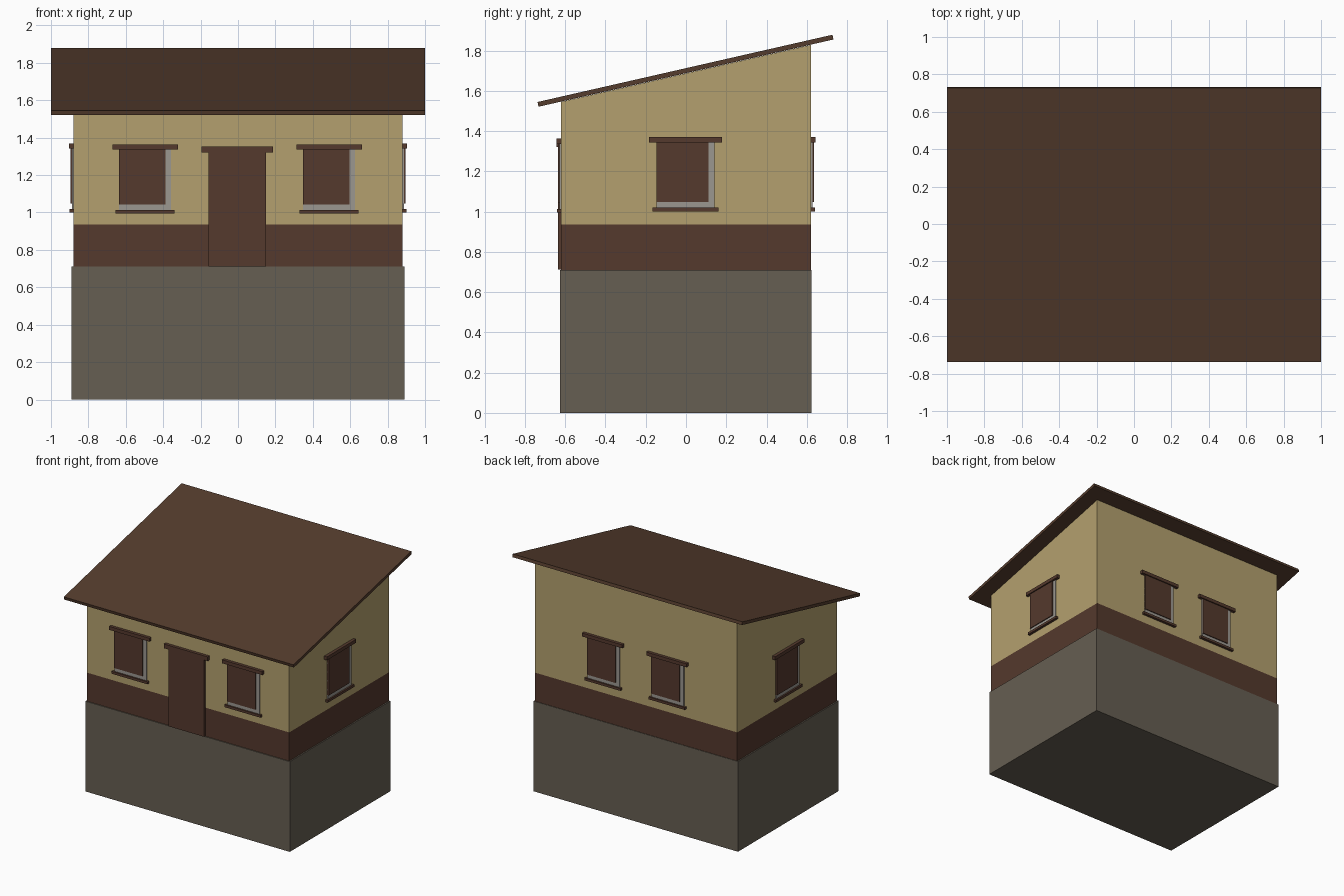
import bpy, bmesh
from math import atan, pi
from mathutils import Matrix, Vector

if "Cube" in bpy.data.objects:
    bpy.data.objects.remove(bpy.data.objects["Cube"])


def material(name, rgb):
    m = bpy.data.materials.new(name)
    m.use_nodes = True
    m.diffuse_color = (*rgb, 1)
    m.node_tree.nodes["Principled BSDF"].inputs["Base Color"].default_value = (*rgb, 1)
    return m


PLASTER = material("ochre plaster", (0.456, 0.352, 0.156))
WOOD = material("brown wood", (0.089, 0.041, 0.026))
STONE = material("grey stone", (0.133, 0.112, 0.084))
ROOFING = material("dark roof brown", (0.089, 0.045, 0.026))
FRAME = material("pale grey frame", (0.33, 0.31, 0.28))


def finish(name, bm, *mats):
    bmesh.ops.recalc_face_normals(bm, faces=bm.faces)
    me = bpy.data.meshes.new(name)
    bm.to_mesh(me)
    bm.free()
    for m in mats:
        me.materials.append(m)
    ob = bpy.data.objects.new(name, me)
    bpy.context.collection.objects.link(ob)
    return ob


def box(name, lo, hi, mat, matrix=Matrix()):
    lo, hi = Vector(lo), Vector(hi)
    bm = bmesh.new()
    bmesh.ops.create_cube(bm, size=1)
    bmesh.ops.scale(bm, vec=hi - lo, verts=bm.verts)
    bmesh.ops.translate(bm, vec=(lo + hi) / 2, verts=bm.verts)
    bmesh.ops.transform(bm, matrix=matrix, verts=bm.verts)
    return finish(name, bm, mat)


HX, HY = 0.88, 0.62        # wall half sizes
BASE_TOP, BAND_TOP = 0.71, 0.935
ROOF_Z, SLOPE = 1.70, 0.228

# Stone base
box("stone_base", (-0.89, -0.627, 0), (0.89, 0.624, BASE_TOP), STONE)

# Walls: sloping prism, split into wooden band and plaster
bm = bmesh.new()
under = ROOF_Z - 0.013
profile = [(-HY, BASE_TOP), (HY, BASE_TOP), (HY, under + HY * SLOPE), (-HY, under - HY * SLOPE)]
face = bm.faces.new([bm.verts.new((-HX, y, z)) for y, z in profile])
ext = bmesh.ops.extrude_face_region(bm, geom=[face])
bmesh.ops.translate(bm, vec=(2 * HX, 0, 0),
                    verts=[v for v in ext["geom"] if isinstance(v, bmesh.types.BMVert)])
bmesh.ops.bisect_plane(bm, geom=bm.verts[:] + bm.edges[:] + bm.faces[:],
                       plane_co=(0, 0, BAND_TOP), plane_no=(0, 0, 1))
for f in bm.faces:
    f.material_index = int(f.calc_center_median().z < BAND_TOP)
finish("walls", bm, PLASTER, WOOD)

# Single-pitch roof slab
box("roof", (-1, -0.7515, -0.012), (1, 0.7515, 0.012), ROOFING,
    Matrix.Translation((0, -0.0025, ROOF_Z)) @ Matrix.Rotation(atan(SLOPE), 4, "X"))


# Local frame of a wall: x runs to the right as seen from outside, -y points out
def wall_frame(turn, distance, along, z=0.0):
    return Matrix.Rotation(turn, 4, "Z") @ Matrix.Translation((along, -distance, z))


def window(name, frame, s=1.0):
    box(name + "_frame", (-0.139 * s, -0.008, 1.0), (0.139 * s, 0.01, 1.345), FRAME, frame)
    box(name + "_shutter", (-0.139 * s, -0.015, 1.043), (0.109 * s, 0.01, 1.345), WOOD, frame)
    box(name + "_lintel", (-0.175 * s, -0.024, 1.337), (0.175 * s, 0.01, 1.364), WOOD, frame)
    box(name + "_sill", (-0.157 * s, -0.02, 0.995), (0.157 * s, 0.01, 1.014), WOOD, frame)


for side, x in (("right", -0.497), ("left", 0.487)):
    window("front_window_" + side, wall_frame(0, HY, x))
for side, x in (("left", -0.28), ("right", 0.28)):
    window("back_window_" + side, wall_frame(pi, HY, x, 0.006))
window("left_window", wall_frame(pi / 2, HX, -0.0025, 0.006), 1.04)
window("right_window", wall_frame(-pi / 2, HX, 0, 0.006), 1.04)

# Front door with lintel
door = wall_frame(0, HY, -0.004)
box("front_door", (-0.154, -0.017, 0.712), (0.154, 0.01, 1.33), WOOD, door)
box("door_lintel", (-0.191, -0.024, 1.32), (0.191, 0.01, 1.353), WOOD, door)
